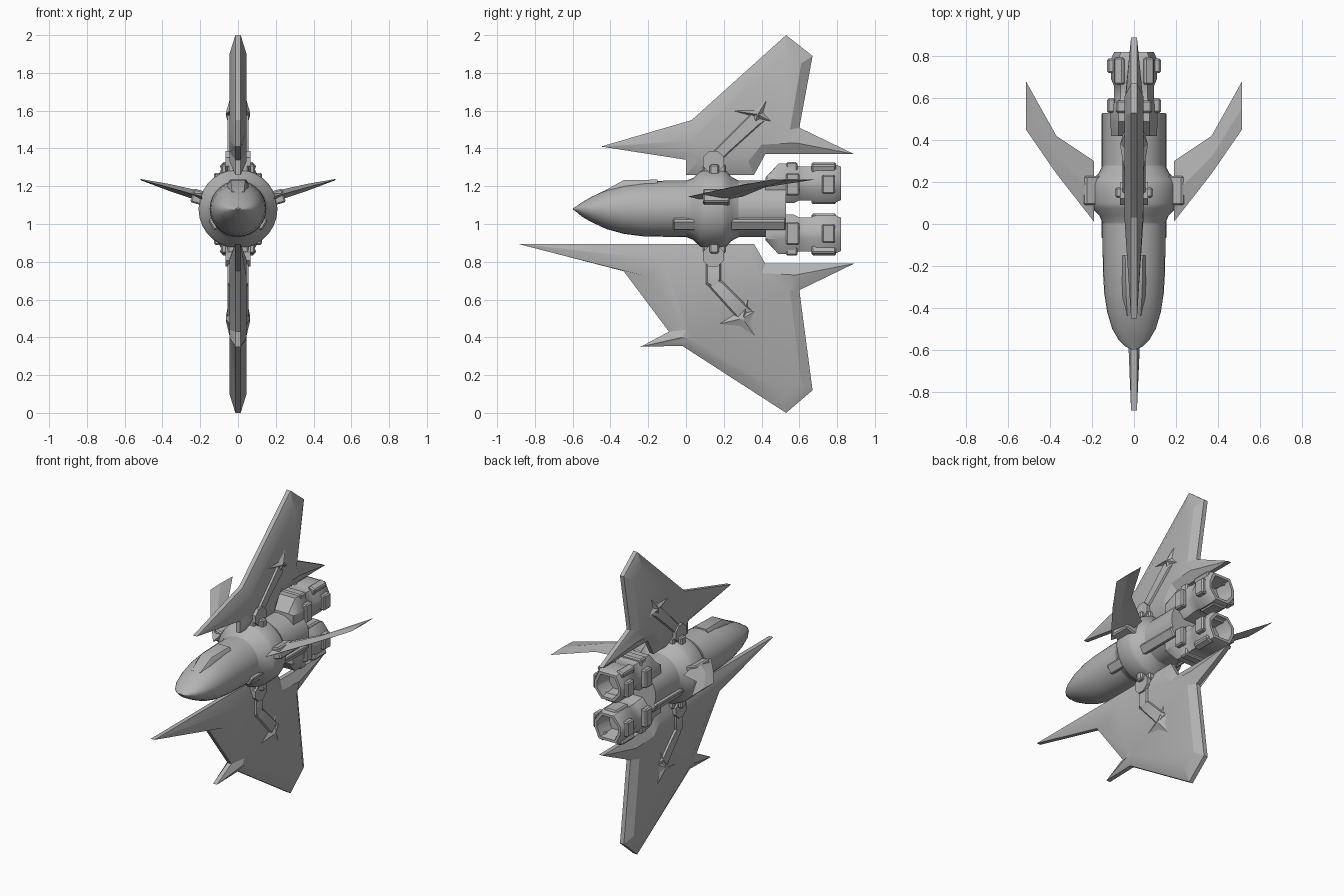
import bpy, bmesh, math
from mathutils import Matrix, Vector

if "Cube" in bpy.data.objects:
    bpy.data.objects.remove(bpy.data.objects["Cube"])

CZ = 1.08  # height of the fuselage axis

grey = bpy.data.materials.new("hull_grey")
grey.diffuse_color = (0.45, 0.45, 0.45, 1)
grey.use_nodes = True
grey.node_tree.nodes["Principled BSDF"].inputs["Base Color"].default_value = grey.diffuse_color


def finish(name, bm, angle=35):
    bmesh.ops.recalc_face_normals(bm, faces=bm.faces)
    me = bpy.data.meshes.new(name)
    bm.to_mesh(me)
    bm.free()
    me.materials.append(grey)
    me.shade_smooth()
    me.set_sharp_from_angle(angle=math.radians(angle))
    ob = bpy.data.objects.new(name, me)
    bpy.context.collection.objects.link(ob)
    return ob


def loft(name, rings, angle=35):
    """Skin a row of closed rings and cap both ends."""
    bm = bmesh.new()
    rows = [[bm.verts.new(p) for p in r] for r in rings]
    n = len(rows[0])
    for a, b in zip(rows, rows[1:]):
        for i in range(n):
            j = (i + 1) % n
            bm.faces.new((a[i], a[j], b[j], b[i]))
    bm.faces.new(rows[0])
    bm.faces.new(rows[-1][::-1])
    return finish(name, bm, angle)


def plate(name, layers, angle=35):
    """Skin yz outlines stacked along x: (x, outline)."""
    return loft(name, [[(x, y, z) for y, z in o] for x, o in layers], angle)


def box(name, centre, size, roll=0, bevel=0.008):
    bm = bmesh.new()
    bmesh.ops.create_cube(bm, size=1)
    bmesh.ops.scale(bm, vec=size, verts=bm.verts)
    bmesh.ops.bevel(bm, geom=bm.edges[:], offset=bevel, segments=1, affect='EDGES')
    bm.transform(Matrix.Translation(Vector(centre)) @ Matrix.Rotation(roll, 4, 'Y'))
    return finish(name, bm)


def hull_ring(y, rx, up, down, n=28):
    ring = []
    for i in range(n):
        a = math.tau * i / n
        s = math.sin(a)
        ring.append((rx * math.cos(a), y, CZ + s * (up if s > 0 else down)))
    return ring


# Fuselage: flattened nose to the engine bulkhead
loft("fuselage", [hull_ring(*r) for r in (
    (-0.598, 0.012, 0.004, 0.004), (-0.585, 0.04, 0.011, 0.012),
    (-0.55, 0.075, 0.035, 0.042), (-0.5, 0.104, 0.064, 0.07),
    (-0.42, 0.128, 0.102, 0.107), (-0.33, 0.142, 0.13, 0.132),
    (-0.23, 0.148, 0.144, 0.145), (-0.1, 0.15, 0.15, 0.148),
    (0.1, 0.15, 0.15, 0.15), (0.53, 0.15, 0.15, 0.15))])

# Swollen collar that carries the wings
loft("wing_collar", [hull_ring(y, r, r, r) for y, r in (
    (0.0, 0.149), (0.04, 0.165), (0.075, 0.2), (0.1, 0.209), (0.19, 0.209),
    (0.215, 0.2), (0.24, 0.17), (0.28, 0.149))], 50)

# Canopy
loft("canopy", [[(-w, y, b), (-w, y, t - 0.025), (-w * 0.7, y, t),
                 (w * 0.7, y, t), (w, y, t - 0.025), (w, y, b)] for y, w, b, t in (
    (-0.44, 0.045, 1.12, 1.172), (-0.33, 0.055, 1.14, 1.232),
    (-0.15, 0.06, 1.14, 1.235))])

# Rails along the lower flanks
for side in (-1, 1):
    a = math.radians(-32)
    box("flank_rail", (side * 0.148 * math.cos(a), 0.23, CZ + 0.148 * math.sin(a)),
        (0.04, 0.60, 0.065), -side * a)

# Top and bottom fins: thin rim outline, thick inner panel
upper_rim = [(-.45, 1.41), (.03, 1.55), (.53, 2.0), (.67, 1.89), (.60, 1.51),
             (.89, 1.37), (.42, 1.37), (.36, 1.26), (0, 1.26), (0, 1.34)]
upper_core = [(.02, 1.44), (.08, 1.50), (.52, 1.90), (.61, 1.85), (.55, 1.50),
              (.58, 1.43), (.40, 1.42), (.33, 1.33), (.06, 1.33), (.03, 1.38)]
lower_rim = [(-.89, .895), (-.33, .75), (-.09, .43), (-.24, .35), (-.02, .355),
             (.53, 0), (.67, .12), (.60, .65), (.89, .79), (.42, .79), (.36, .895)]
lower_core = [(-.12, .81), (-.2, .72), (0, .44), (-.02, .40), (.03, .39),
              (.52, .10), (.61, .16), (.55, .65), (.58, .73), (.40, .74), (.33, .82)]
for name, rim, core in (("upper_fin", upper_rim, upper_core),
                        ("lower_fin", lower_rim, lower_core)):
    plate(name, [(-.045, core), (-.014, rim), (.014, rim), (.045, core)], 25)

# Fin hinges: foot, octagonal hub
for s, tag in ((1, "upper"), (-1, "lower")):
    hub = [(0.145 + 0.06 * math.cos(math.radians(22.5 + 45 * i)),
            CZ + s * 0.25 + 0.06 * math.sin(math.radians(22.5 + 45 * i))) for i in range(8)]
    plate(tag + "_hinge_hub", [(-.067, hub), (.067, hub)])
    box(tag + "_hinge_foot", (0, 0.15, CZ + s * 0.2), (0.18, 0.05, 0.07))
    box(tag + "_hinge_base", (0, 0.15, CZ + s * 0.2), (0.11, 0.12, 0.07))


def arm(name, outline):
    mid = [sum(c) / len(outline) for c in zip(*outline)]
    slim = [(mid[0] + (y - mid[0]) * .8, mid[1] + (z - mid[1]) * .8) for y, z in outline]
    plate(name, [(-.056, slim), (-.044, outline), (.044, outline), (.056, slim)])


# Arms lying on the fins
arm("upper_arm", [(.12, 1.36), (.17, 1.32), (.21, 1.36), (.42, 1.55), (.36, 1.60), (.17, 1.41)])
arm("lower_arm_drop", [(.105, .82), (.185, .82), (.185, .70), (.15, .65), (.105, .68)])
arm("lower_arm", [(.11, .68), (.15, .72), (.19, .70), (.35, .54), (.29, .48)])


def star(name, centre, tips, inner):
    pts = []
    for i, t in enumerate(tips):
        u = tips[(i + 1) % len(tips)]
        d = Vector(t) + Vector(u) - 2 * Vector(centre)
        pts += [t, tuple(Vector(centre) + d.normalized() * inner)]
    hub = [(centre[0] + (y - centre[0]) * .1, centre[1] + (z - centre[1]) * .1) for y, z in pts]
    plate(name, [(-.064, hub), (-.036, pts), (.036, pts), (.064, hub)], 25)


# Pointed clasps at the arm ends
star("upper_clasp", (.38, 1.58), [(.445, 1.685), (.2, 1.607), (.35, 1.49), (.476, 1.53)], .04)
star("lower_clasp", (.30, .50), [(.34, .645), (.13, .46), (.39, .37), (.385, .55)], .06)

# Side wings, with a root block on the collar
for s in (-1, 1):
    rings = []
    for x, lead, trail, z, t in ((.19, .01, .30, 1.145, .028), (.37, .24, .42, 1.195, .018),
                                 (.515, .45, .68, 1.235, .003)):
        m = lead + (trail - lead) * .45
        rings.append([(s * x, lead, z), (s * x, m, z + t), (s * x, trail, z), (s * x, m, z - t)])
    loft("side_wing", rings, 20)
    box("wing_root", (s * .2, .16, 1.14), (.09, .14, .075), -s * .28)

# Twin engines, one above the other
for s, tag in ((1, "upper"), (-1, "lower")):
    def ring(y, k, top=None):
        pts = [(-.055, .03), (.055, .03), (.112, .10), (.112, .16), (.075, .24), (-.075, .24),
               (-.112, .16), (-.112, .10)]
        return [(x * k, y, CZ + s * min(.135 + (z - .135) * k, top or 1)) for x, z in pts]
    loft(tag + "_engine", [ring(.42, .98, .165), ring(.49, 1), ring(.57, 1), ring(.60, .86),
                           ring(.66, .86), ring(.69, .97), ring(.79, .97), ring(.82, .84),
                           ring(.82, .68), ring(.72, .5)], 40)
    # clamps round the shell
    for side in (-1, 1):
        box(tag + "_engine_side_clamp", (side * .108, .755, CZ + s * .13), (.04, .07, .10))
        box(tag + "_engine_front_clamp", (side * .108, .565, CZ + s * .13), (.04, .07, .12))
        box(tag + "_engine_outer_clamp", (side * .065, .73, CZ + s * .215), (.05, .13, .055), side * s * .35)
    box(tag + "_engine_collar", (0, .56, CZ + s * .215), (.17, .06, .065))
    box(tag + "_engine_inner_clamp", (0, .73, CZ + s * .05), (.09, .13, .05))
